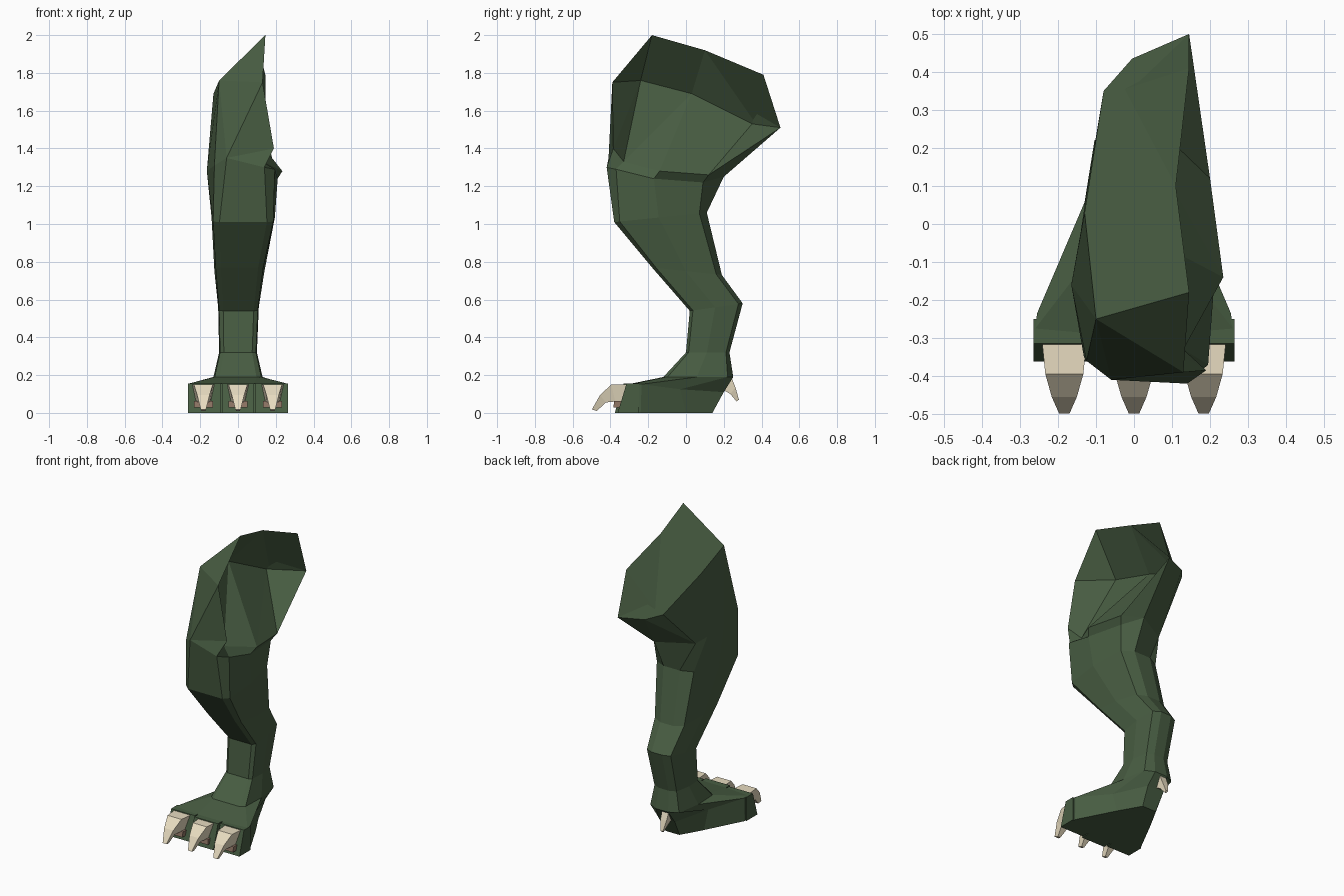
import bpy, bmesh

if "Cube" in bpy.data.objects:
    bpy.data.objects.remove(bpy.data.objects["Cube"])


def material(name, rgb):
    m = bpy.data.materials.new(name)
    m.diffuse_color = (*rgb, 1)
    m.use_nodes = True
    m.node_tree.nodes["Principled BSDF"].inputs["Base Color"].default_value = m.diffuse_color
    return m


GREEN = material("scaly green", (0.065, 0.11, 0.055))
BONE = material("claw bone", (0.82, 0.73, 0.54))
BROWN = material("claw bed brown", (0.28, 0.18, 0.13))


def loft(name, rings, mat, split=()):
    """Skin equal-length rings, cap both ends, merge repeated points.
    Bands listed in split are made of triangles."""
    bm = bmesh.new()
    rows = [[bm.verts.new(p) for p in ring] for ring in rings]
    n = len(rows[0])
    for k, (a, b) in enumerate(zip(rows, rows[1:])):
        for i in range(n):
            j = (i + 1) % n
            if k in split:
                bm.faces.new((a[i], a[j], b[i]))
                bm.faces.new((a[j], b[j], b[i]))
            else:
                bm.faces.new((a[i], a[j], b[j], b[i]))
    bm.faces.new(rows[0])
    bm.faces.new(rows[-1])
    bmesh.ops.remove_doubles(bm, verts=bm.verts, dist=0.0005)
    bmesh.ops.recalc_face_normals(bm, faces=bm.faces)
    me = bpy.data.meshes.new(name)
    bm.to_mesh(me)
    bm.free()
    me.materials.append(mat)
    ob = bpy.data.objects.new(name, me)
    bpy.context.collection.objects.link(ob)
    return ob


# Ring columns: front, right side, back, left side (u across, v front to back)
HALF = [(0.75, 0), (0.95, 0.06), (1, 0.48), (0.8, 0.92), (0.35, 1)]


def mirrored(half):
    """Right half (front to back) to a full ring starting at the front left."""
    left = [(-p[0], *p[1:]) for p in half]
    return [left[0]] + list(half) + left[:0:-1]


def leg_ring(yf, zf, yb, zb, xl, xr):
    cx, w = (xl + xr) / 2, (xr - xl) / 2
    return [(cx + u * w, yf + v * (yb - yf), zf + v * (zb - zf))
            for u, v in mirrored(HALF)]


# Thigh: slanted outer plate, deep recess behind it, overhanging inner muscle
peak = (0.145, -0.18, 2.0)
front_l, front_r = (-0.10, -0.25, 1.76), (0.13, -0.39, 1.75)
rear, rear_m = (0.145, 0.50, 1.51), (-0.005, 0.435, 1.51)
rear_l, side_l = (-0.08, 0.35, 1.53), (-0.13, 0.03, 1.69)
cut = [front_l, peak, peak, (0.11, 0.10, 1.92), (0.145, 0.41, 1.79), rear,
       rear_m, rear_l, side_l, front_l]
recess = [front_l, front_r, (-0.06, -0.24, 1.76), (-0.09, 0.03, 1.69),
          (-0.04, 0.35, 1.53), rear, rear_m, rear_l, side_l, front_l]
bulge = [(-0.06, -0.41, 1.35), (0.19, -0.385, 1.40), (0.13, -0.33, 1.33),
         (0.235, -0.14, 1.28), (0.20, 0.12, 1.26), (0.09, 0.20, 1.25),
         (-0.125, 0.08, 1.25), (-0.14, -0.02, 1.26), (-0.165, -0.16, 1.28),
         (-0.125, -0.36, 1.31)]
shelf = [(x - 0.025, y - 0.03, z - 0.04) if 2 <= i <= 4 else (x, y, z)
         for i, (x, y, z) in enumerate(bulge)]
shelf[1:3] = [(0.14, -0.42, 1.30), (0.195, -0.37, 1.29)]

# Shin, hock and ankle
shin = [leg_ring(-0.38, 1.01, 0.11, 1.06, -0.14, 0.195),
        leg_ring(-0.18, 0.77, 0.19, 0.73, -0.125, 0.14),
        leg_ring(0.02, 0.54, 0.30, 0.58, -0.105, 0.11),
        leg_ring(0.00, 0.32, 0.23, 0.32, -0.10, 0.10),
        leg_ring(-0.12, 0.19, 0.25, 0.19, -0.13, 0.13)]

# Foot: spreading top edge, then the flat sole
foot_top = mirrored([(0.09, -0.29, 0.155), (0.26, -0.275, 0.155),
                     (0.255, -0.235, 0.152), (0.14, -0.03, 0.125),
                     (0.06, 0.20, 0.11)])
sole = mirrored([(0.09, -0.32, 0), (0.262, -0.32, 0), (0.255, -0.24, 0),
                 (0.13, 0.0, 0), (0.05, 0.14, 0)])
loft("leg", [cut, recess, bulge, shelf] + shin + [foot_top, sole], GREEN, split=(1,))


def wedge(x, w, yb, yt, y0, z0, z1):
    """Block ring pair: back at yb, sloped front from yt (top) to y0 (bottom)."""
    return [[(x + s * w, yb, z0), (x + s * w, yb, z1),
             (x + s * w, yt, z1), (x + s * w, y0, z0)] for s in (-1, 1)]


def claw(name, x, sections):
    """Tapered claw; each section is top y, z, bottom y, z, half width."""
    loft(name, [[(x - w, yt, zt), (x + w, yt, zt),
                 (x + 0.7 * w, yb, zb), (x - 0.7 * w, yb, zb)]
                for yt, zt, yb, zb, w in sections], BONE)


# Toes with claws and claw beds
for side, x in (("left", -0.178), ("middle", 0), ("right", 0.178)):
    d = 0.015 if x == 0 else 0
    loft(side + "_toe", wedge(x, 0.086, -0.25, -0.315 - d, -0.362 - d, 0, 0.155),
         GREEN)
    loft(side + "_claw_bed", wedge(x * 1.03, 0.05, -0.33, -0.38, -0.385, 0.028, 0.062),
         BROWN)
    claw(side + "_claw", x * 1.03, [(-0.315, 0.15, -0.31, 0.05, 0.058),
                                    (-0.395, 0.15, -0.375, 0.06, 0.050),
                                    (-0.455, 0.095, -0.425, 0.055, 0.033),
                                    (-0.498, 0.018, -0.472, 0.01, 0.014)])

# Dew claw on the heel
claw("rear_claw", -0.02, [(0.24, 0.19, 0.20, 0.12, 0.024),
                          (0.262, 0.135, 0.235, 0.10, 0.022),
                          (0.28, 0.07, 0.268, 0.06, 0.008)])
